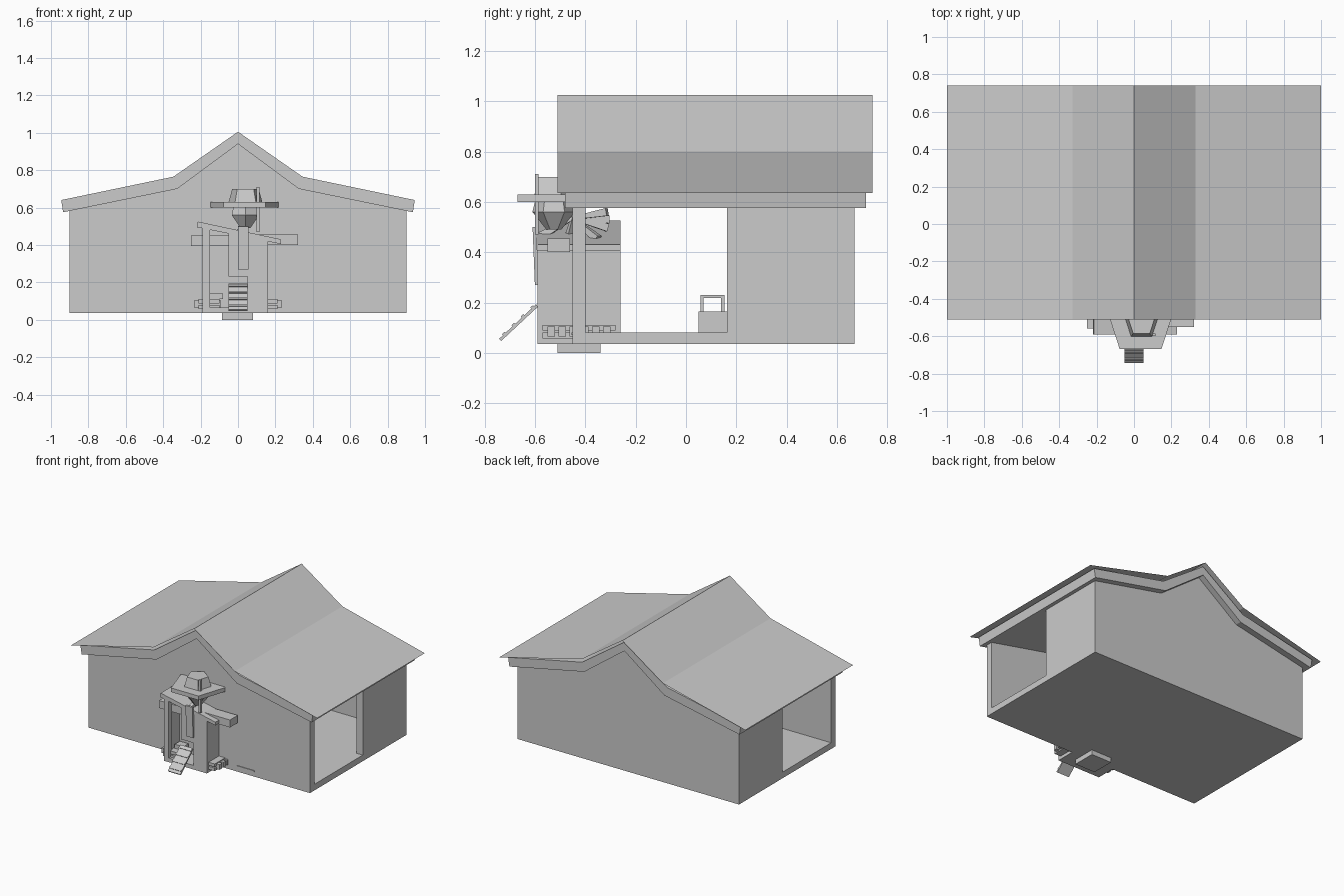
import bpy, bmesh, math
from mathutils import Matrix, Vector

if "Cube" in bpy.data.objects:
    bpy.data.objects.remove(bpy.data.objects["Cube"])


def finish(name, bm):
    bmesh.ops.recalc_face_normals(bm, faces=bm.faces)
    me = bpy.data.meshes.new(name)
    bm.to_mesh(me)
    bm.free()
    ob = bpy.data.objects.new(name, me)
    bpy.context.collection.objects.link(ob)
    return ob


def box(name, x, y, z, rot=(0, 0, 0)):
    """Box from (min, max) ranges, rotated about its centre."""
    bm = bmesh.new()
    bmesh.ops.create_cube(bm, size=1)
    for v in bm.verts:
        v.co = [v.co[i] * (r[1] - r[0]) for i, r in enumerate((x, y, z))]
    ob = finish(name, bm)
    ob.location = [(r[0] + r[1]) / 2 for r in (x, y, z)]
    ob.rotation_euler = rot
    return ob


def prism(name, pts, y0, y1):
    """Extrude an (x, z) outline along y."""
    bm = bmesh.new()
    f = bm.faces.new([bm.verts.new((x, y0, z)) for x, z in pts])
    r = bmesh.ops.extrude_face_region(bm, geom=[f])
    bmesh.ops.translate(bm, vec=(0, y1 - y0, 0),
                        verts=[g for g in r['geom'] if isinstance(g, bmesh.types.BMVert)])
    return finish(name, bm)


def cone(name, loc, r1, r2, h, n, turn=0, direction=None):
    bm = bmesh.new()
    bmesh.ops.create_cone(bm, cap_ends=True, segments=n, radius1=r1, radius2=r2, depth=h)
    bmesh.ops.rotate(bm, verts=bm.verts, matrix=Matrix.Rotation(turn, 3, 'Z'))
    ob = finish(name, bm)
    ob.location = loc
    if direction:
        ob.rotation_mode = 'QUATERNION'
        ob.rotation_quaternion = Vector(direction).to_track_quat('Z', 'Y')
    return ob


def mirror_line(half):
    """Right half listed eave to ridge -> full line."""
    return half + [(-x, z) for x, z in half[-2::-1]]


# thin roof sheet
bm = bmesh.new()
line = mirror_line([(1, .635), (.33, .80), (0, 1.025)])
rows = [[bm.verts.new((x, y, z)) for x, z in line] for y in (-.51, .74)]
for i in range(len(line) - 1):
    bm.faces.new((rows[0][i], rows[0][i + 1], rows[1][i + 1], rows[1][i]))
finish("roof_sheet", bm)

# thick roof slab under the sheet
top = mirror_line([(.945, .64), (.345, .765), (0, 1.005)])
low = mirror_line([(.935, .575), (.325, .70), (0, .94)])
prism("roof_slab", top + low[::-1], -.48, .715)

# floor and gable walls
box("house_floor", (-.9, .9), (-.45, .67), (.035, .08))
gable = mirror_line([(.9, .585), (.325, .702), (0, .942)])
gable = [(.9, .035)] + gable + [(-.9, .035)]
prism("front_wall", gable, -.45, -.40)
prism("back_wall", gable, .62, .67)

# side walls with wide openings toward the front
for s in (-1, 1):
    box("side_wall", sorted((s * .85, s * .9)), (.163, .67), (.035, .585))

# storage box with handle inside
box("storage_box", (-.08, .08), (.05, .163), (.08, .165))
for y in (.058, .14):
    box("box_handle_post", (-.008, .008), (y, y + .012), (.165, .23))
box("box_handle_bar", (-.008, .008), (.058, .152), (.218, .23))
box("wall_slot", (.31, .45), (-.455, -.44), (.072, .08))

# small coop with a slanted roof
box("coop_floor", (-.19, .16), (-.59, -.26), (.035, .065))
box("coop_left_wall", (-.19, -.16), (-.55, -.26), (.06, .49))
box("coop_right_wall", (.13, .16), (-.59, -.26), (.06, .43))
prism("coop_back_wall", [(-.19, .06), (.16, .06), (.16, .43), (-.19, .50)], -.285, -.26)
prism("coop_front_panel", [(-.05, .23), (.16, .23), (.16, .43), (-.05, .475)], -.59, -.57)
box("coop_front_panel_low", (.05, .16), (-.59, -.57), (.06, .23))
box("coop_front_post", (-.19, -.15), (-.59, -.55), (.04, .49))
prism("coop_roof", [(-.22, .495), (.23, .405), (.23, .43), (-.215, .525)], -.59, -.26)
box("coop_base", (-.085, .08), (-.51, -.34), (0, .035))

# ramp with cleats
tilt = math.atan2(.14, .15)
box("ramp", (-.05, .05), (-.765, -.565), (.114, .126), (tilt, 0, 0))
for i in range(4):
    t = (i + .5) / 4
    y, z = -.74 + .15 * t, .057 + .14 * t
    box("ramp_cleat", (-.05, .05), (y - .007, y + .007), (z - .007, z + .007), (tilt, 0, 0))

# slatted nest trays at either side
for s in (-1, 1):
    for z in (.058, .088):
        box("tray_rail", sorted((s * .1, s * .21)), (-.57, -.28), (z, z + .022))
    for i in range(6):
        y = -.55 + i * .044
        box("tray_slat", sorted((s * .09, s * .235)), (y, y + .03), (.066, .104))
    for y in (-.52, -.37):
        box("tray_block", sorted((s * .08, s * .15)), (y, y + .06), (.11, .14))

# cross arms
box("left_arm", (-.25, -.02), (-.56, -.46), (.395, .45))
box("right_arm", (.02, .32), (-.55, -.46), (.40, .455))

# faceted head, hat and scarf
cx, cy = .04, -.525
cone("hat_brim", (.035, -.515, .615), .19, .19, .03, 5)
cone("hat_crown", (cx, cy, .663), .095, .075, .07, 5)
cone("head_upper", (cx, cy, .58), .085, .075, .04, 6)
cone("head_lower", (cx, cy, .525), .03, .085, .07, 6)
box("scarf_tail", (.0, .055), (-.605, -.59), (.27, .50), (.04, 0, 0))
box("hat_feather", (.10, .115), (-.60, -.585), (.47, .71))

# straw tufts fanning out behind the head
for i in range(6):
    a = math.radians(-25 + i * 30)
    d = Vector((.25 * math.cos(i * 2.1), math.cos(a) * .9, -math.sin(a) * .35))
    d.normalize()
    cone("straw_tuft", Vector((cx, -.45, .535)) + d * .07, .008, .022, .15, 4, .78, d)
